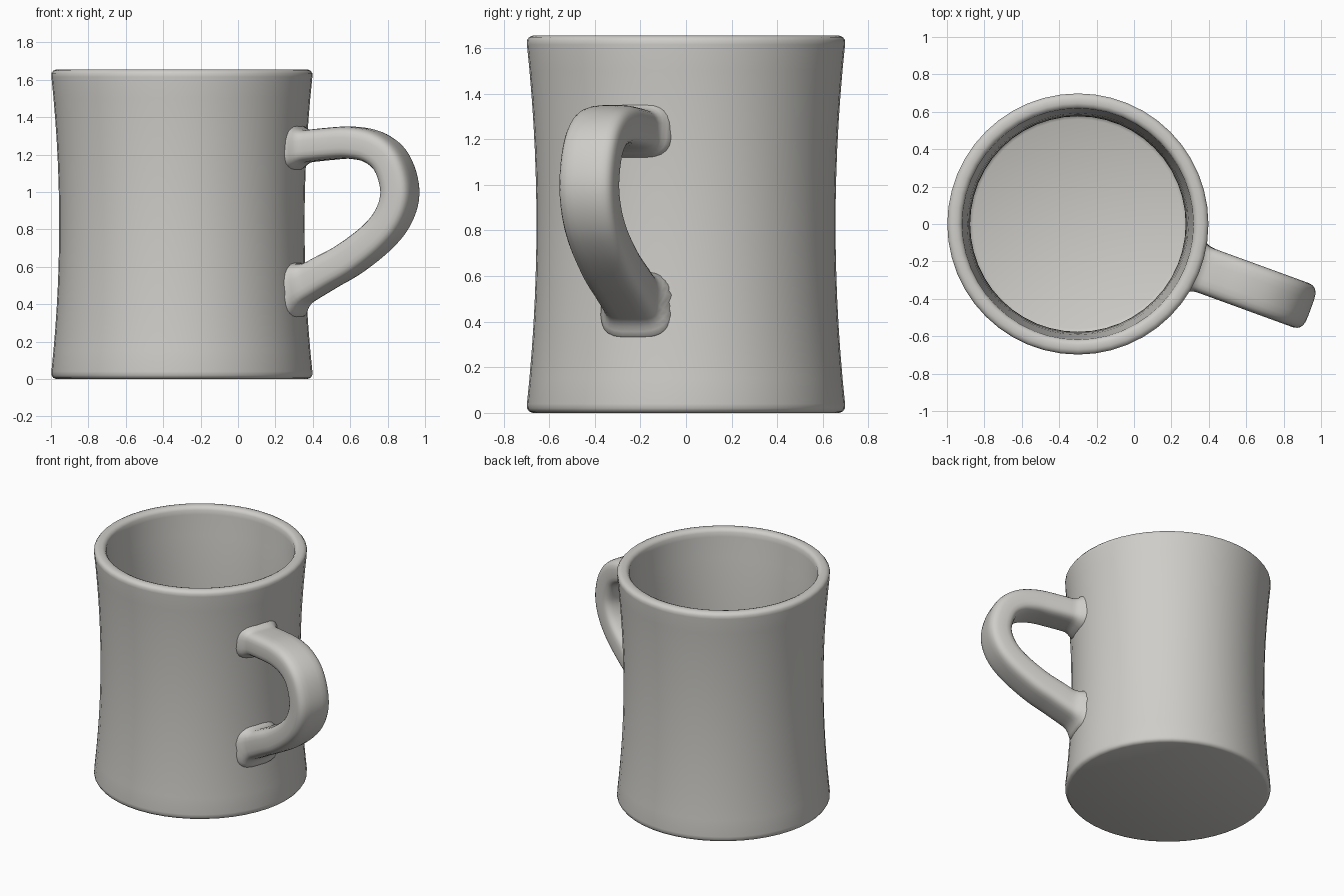
import bpy, math
from mathutils import Vector
from mathutils.geometry import interpolate_bezier

if "Cube" in bpy.data.objects:
    bpy.data.objects.remove(bpy.data.objects["Cube"])

CX, H, SEG = -0.3, 1.655, 48
ANG = math.radians(-20)

glaze = bpy.data.materials.new("warm grey glaze")
glaze.diffuse_color = (0.62, 0.61, 0.58, 1)
glaze.use_nodes = True
glaze.node_tree.nodes["Principled BSDF"].inputs["Base Color"].default_value = glaze.diffuse_color


def make(name, verts, faces):
    me = bpy.data.meshes.new(name)
    me.from_pydata(verts, [], faces)
    me.materials.append(glaze)
    ob = bpy.data.objects.new(name, me)
    bpy.context.collection.objects.link(ob)
    bpy.context.view_layer.objects.active = ob
    ob.select_set(True)
    bpy.ops.object.shade_smooth_by_angle(angle=math.radians(50))
    ob.select_set(False)
    return ob


def skin(rings):
    """Join equal rings with quads and cap both ends."""
    n = len(rings[0])
    verts = [v for r in rings for v in r]
    faces = [(i * n + j, i * n + (j + 1) % n, (i + 1) * n + (j + 1) % n, (i + 1) * n + j)
             for i in range(len(rings) - 1) for j in range(n)]
    faces.append(tuple(reversed(range(n))))
    faces.append(tuple(range(len(verts) - n, len(verts))))
    return verts, faces


def waist(z):
    return 0.656 + 0.046 * ((z - H / 2) / (H / 2)) ** 2


# Mug body: waisted outer wall, rounded rim, inner wall and floor
profile = [(0.672, 0), (0.688, 0.006), (0.697, 0.02)]
profile += [(waist(z), z) for z in [0.04 + i * (1.575 / 14) for i in range(15)]]
profile += [(0.698, 1.635), (0.688, 1.648), (0.672, H), (0.645, H), (0.628, 1.648), (0.618, 1.632)]
profile += [(waist(z) - 0.08, z) for z in [1.6 - i * 0.145 for i in range(11)]]
profile += [(0.58, 0.11), (0.56, 0.10)]
make("mug_body", *skin([[(CX + r * math.cos(a), r * math.sin(a), z)
                         for a in [j * math.tau / SEG for j in range(SEG)]] for r, z in profile]))

# Handle centre line in (radius, height), smoothed by Catmull-Rom
pts = [Vector(p) for p in [(0.60, 1.238), (0.70, 1.243), (0.82, 1.255), (0.97, 1.263), (1.10, 1.235),
                           (1.195, 1.155), (1.24, 1.01), (1.21, 0.88), (1.12, 0.765), (0.96, 0.645),
                           (0.82, 0.57), (0.70, 0.505), (0.60, 0.45)]]
path = []
for i in range(len(pts) - 1):
    a, b = pts[i], pts[i + 1]
    p, q = pts[max(i - 1, 0)], pts[min(i + 2, len(pts) - 1)]
    path += interpolate_bezier(a, a + (b - p) / 6, b - (q - a) / 6, b, 7)[:-1]
path.append(pts[-1])

# Rounded rectangular section, flared where it meets the wall
rings = []
for i, c in enumerate(path):
    t = (path[min(i + 1, len(path) - 1)] - path[max(i - 1, 0)]).normalized()
    nrm = Vector((-t.y, t.x))
    thick = 0.086 + 0.012 * max(0, i / len(path) - 0.65) / 0.35
    ring = []
    for k in range(24):
        a = (k + 0.5) * math.tau / 24
        ca, sa = math.cos(a), math.sin(a)
        u = math.copysign(abs(ca) ** 0.5, ca) * 0.126
        v = math.copysign(abs(sa) ** 0.55, sa) * thick
        p = c + nrm * v
        gap = max(math.hypot(p.x, u) - 0.66, 0)
        flare = 0.04 * max(0, 1 - gap / 0.07) ** 2
        u += flare * ca
        p += nrm * flare * sa
        r = max(p.x, 0.605)
        ring.append((CX + r * math.cos(ANG) - u * math.sin(ANG),
                     r * math.sin(ANG) + u * math.cos(ANG), p.y))
    rings.append(ring)
verts, faces = skin(rings)
make("handle", verts, [tuple(reversed(f)) for f in faces])
